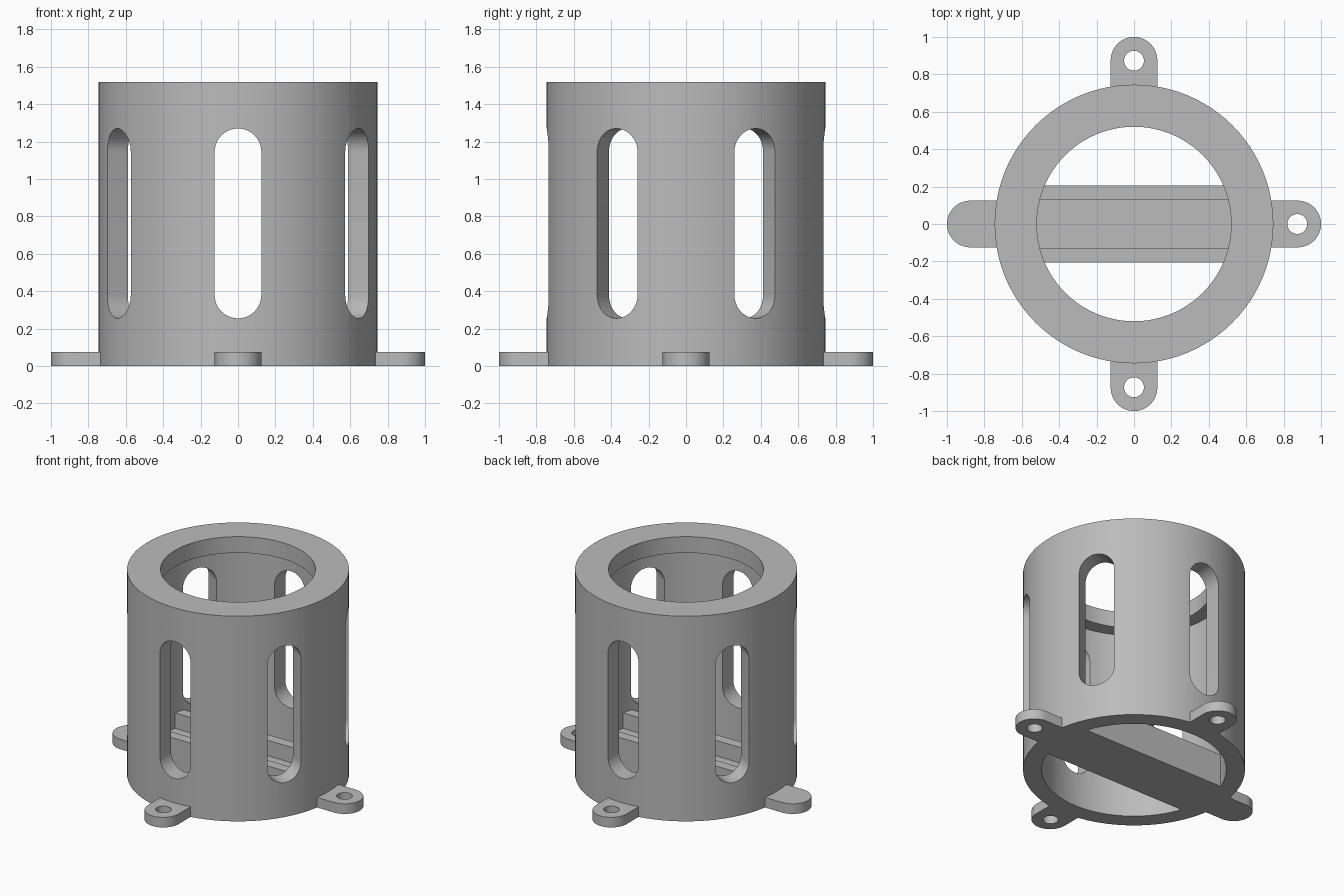
import bpy, bmesh
from math import cos, sin, pi, radians
from mathutils import Matrix

cube = bpy.data.objects.get("Cube")
if cube:
    bpy.data.objects.remove(cube, do_unlink=True)

grey = bpy.data.materials.new("plain grey")
grey.use_nodes = True
colour = (0.5, 0.5, 0.5, 1)
grey.diffuse_color = colour
grey.node_tree.nodes["Principled BSDF"].inputs["Base Color"].default_value = colour


def make_object(name, bm):
    bmesh.ops.recalc_face_normals(bm, faces=bm.faces)
    mesh = bpy.data.meshes.new(name)
    bm.to_mesh(mesh)
    bm.free()
    mesh.materials.append(grey)
    obj = bpy.data.objects.new(name, mesh)
    bpy.context.collection.objects.link(obj)
    return obj


def prism(name, outline, vector, matrix=Matrix()):
    """Extrude a closed outline of 3D points along a vector."""
    bm = bmesh.new()
    face = bm.faces.new([bm.verts.new(p) for p in outline])
    new = bmesh.ops.extrude_face_region(bm, geom=[face])["geom"]
    bmesh.ops.translate(bm, vec=vector, verts=[v for v in new if isinstance(v, bmesh.types.BMVert)])
    bm.transform(matrix)
    return make_object(name, bm)


def arc(radius, start, end, steps):
    angles = [radians(start + (end - start) * i / steps) for i in range(steps + 1)]
    return [(radius * cos(a), radius * sin(a)) for a in angles]


def cut(obj, cutter):
    mod = obj.modifiers.new("cut", "BOOLEAN")
    mod.operation = "DIFFERENCE"
    mod.solver = "EXACT"
    mod.object = cutter
    select(obj)
    bpy.ops.object.modifier_apply(modifier=mod.name)
    bpy.data.objects.remove(cutter, do_unlink=True)


def select(obj):
    bpy.ops.object.select_all(action="DESELECT")
    obj.select_set(True)
    bpy.context.view_layer.objects.active = obj


def smooth(obj):
    select(obj)
    bpy.ops.object.shade_smooth_by_angle(angle=radians(30))


# Tube with a narrower lip at the top, turned from a profile
TURN = 96
profile = [(0.62, 0), (0.745, 0), (0.745, 1.52), (0.52, 1.52), (0.52, 1.4), (0.62, 1.4)]
bm = bmesh.new()
rings = [[bm.verts.new((r * cos(2 * pi * i / TURN), r * sin(2 * pi * i / TURN), z))
          for i in range(TURN)] for r, z in profile]
for k, ring in enumerate(rings):
    above = rings[(k + 1) % len(rings)]
    for i in range(TURN):
        j = (i + 1) % TURN
        bm.faces.new((ring[i], ring[j], above[j], above[i]))
tube = make_object("tube_body", bm)

# Six round-ended slots, cut as three passes straight through
slot = [(-1, x, 1.145 + z) for x, z in arc(0.125, 0, 180, 20)]
slot += [(-1, x, 0.38 + z) for x, z in arc(0.125, 180, 360, 20)]
for angle in (30, 90, 150):
    cut(tube, prism("slot_cutter", slot, (2, 0, 0), Matrix.Rotation(radians(angle), 4, "Z")))
smooth(tube)

# Four mounting tabs, each with a screw hole
tab_outline = [(0.72, -0.125, 0)] + [(0.875 + x, y, 0) for x, y in arc(0.125, -90, 90, 24)] + [(0.72, 0.125, 0)]
hole = [(0.873 + x, y, -0.1) for x, y in arc(0.053, 0, 360, 32)[:-1]]
for angle, side in ((0, "left"), (90, "back"), (180, "right"), (270, "front")):
    turn = Matrix.Rotation(radians(angle), 4, "Z")
    tab = prism(side + "_mounting_tab", tab_outline, (0, 0, 0.075), turn)
    cut(tab, prism("hole_cutter", hole, (0, 0, 0.4), turn))
    smooth(tab)

# Channel bar across the bottom, with a raised rail on each side
half = [(0.13, 0.13), (0.13, 0.245), (0.205, 0.245), (0.205, 0)]
section = half + [(-y, z) for y, z in reversed(half)]
prism("cross_channel", [(-0.63, y, z) for y, z in section], (1.26, 0, 0))
